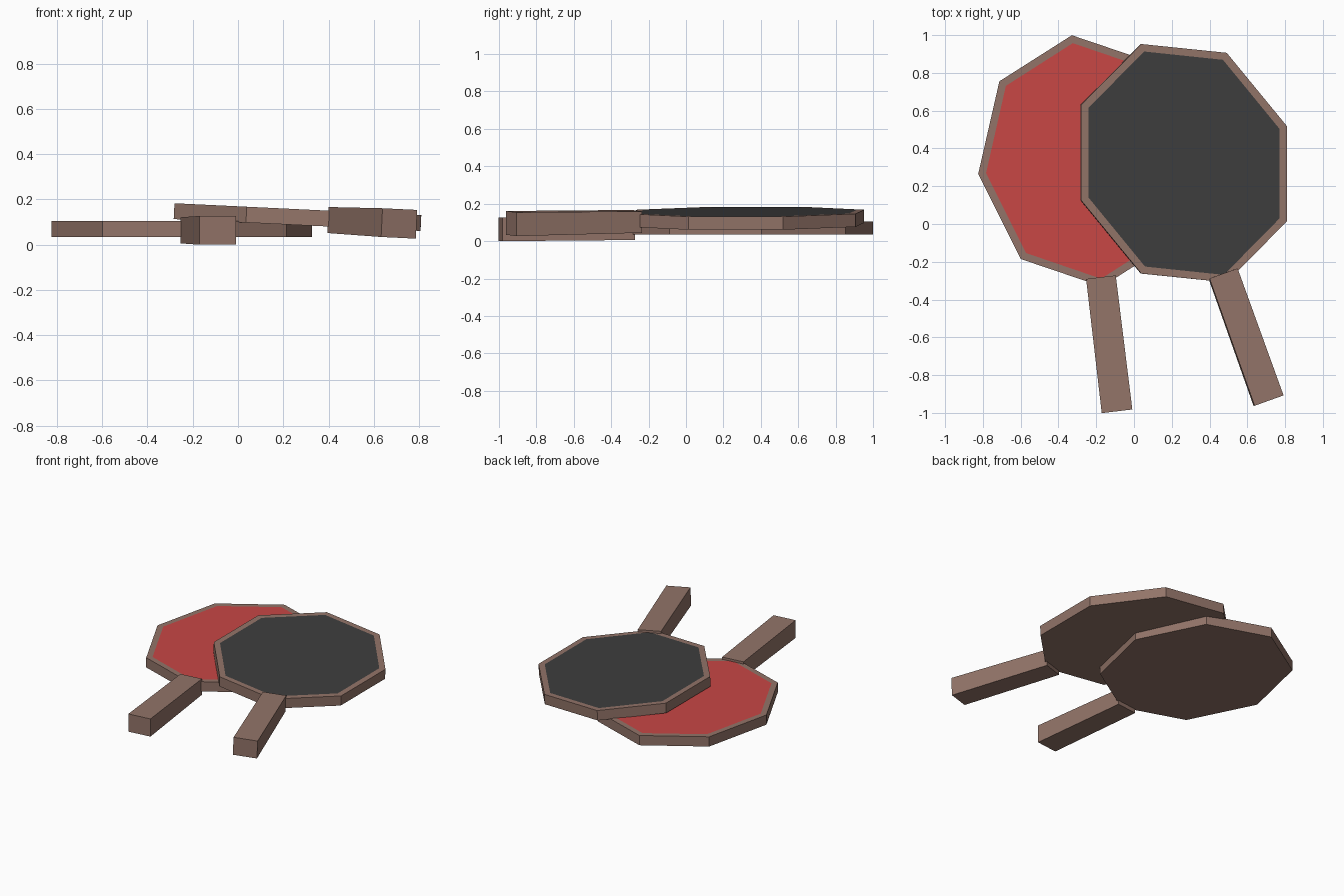
import bpy, bmesh, math
from mathutils import Matrix

if "Cube" in bpy.data.objects:
    bpy.data.objects.remove(bpy.data.objects["Cube"])


def material(name, rgb):
    m = bpy.data.materials.new(name)
    m.diffuse_color = (*rgb, 1)
    m.use_nodes = True
    m.node_tree.nodes["Principled BSDF"].inputs["Base Color"].default_value = m.diffuse_color
    return m


wood = material("brown wood", (0.29, 0.175, 0.14))
red = material("red rubber", (0.58, 0.063, 0.06))
black = material("black rubber", (0.048, 0.048, 0.048))


def make_object(name, bm, mats, matrix):
    mesh = bpy.data.meshes.new(name)
    bmesh.ops.recalc_face_normals(bm, faces=bm.faces)
    bm.to_mesh(mesh)
    bm.free()
    for m in mats:
        mesh.materials.append(m)
    ob = bpy.data.objects.new(name, mesh)
    ob.matrix_world = matrix
    bpy.context.collection.objects.link(ob)
    return ob


def paddle(label, centre, turn, tilt, rubber):
    matrix = (Matrix.Translation(centre) @ Matrix.Rotation(tilt, 4, 'Y')
              @ Matrix.Rotation(turn, 4, 'Z'))

    # blade: eight-sided oval disc with an inset rubber face on top
    bm = bmesh.new()
    bmesh.ops.create_cone(bm, cap_ends=True, segments=8, radius1=1, radius2=1, depth=0.07)
    bmesh.ops.scale(bm, vec=(0.58, 0.67, 1), verts=bm.verts)
    bm.normal_update()
    top = next(f for f in bm.faces if f.normal.z > 0.9)
    bmesh.ops.inset_region(bm, faces=[top], thickness=0.042)
    top.material_index = 1
    make_object(label + "_blade", bm, [wood, rubber], matrix)

    # handle: square bar, a touch slimmer where it meets the blade
    bm = bmesh.new()
    bmesh.ops.create_cube(bm, size=1)
    for v in bm.verts:
        near_blade = v.co.y > 0
        v.co.x *= 0.158 if near_blade else 0.163
        v.co.z = v.co.z * (0.115 if near_blade else 0.127) - 0.0065
        v.co.y = -0.62 if near_blade else -1.335
    make_object(label + "_handle", bm, [wood], matrix)


paddle("red_paddle", (-0.249, 0.334, 0.07), math.radians(6.85), 0.0, red)
paddle("black_paddle", (0.263, 0.322, 0.122), math.radians(19.7), 0.048, black)
